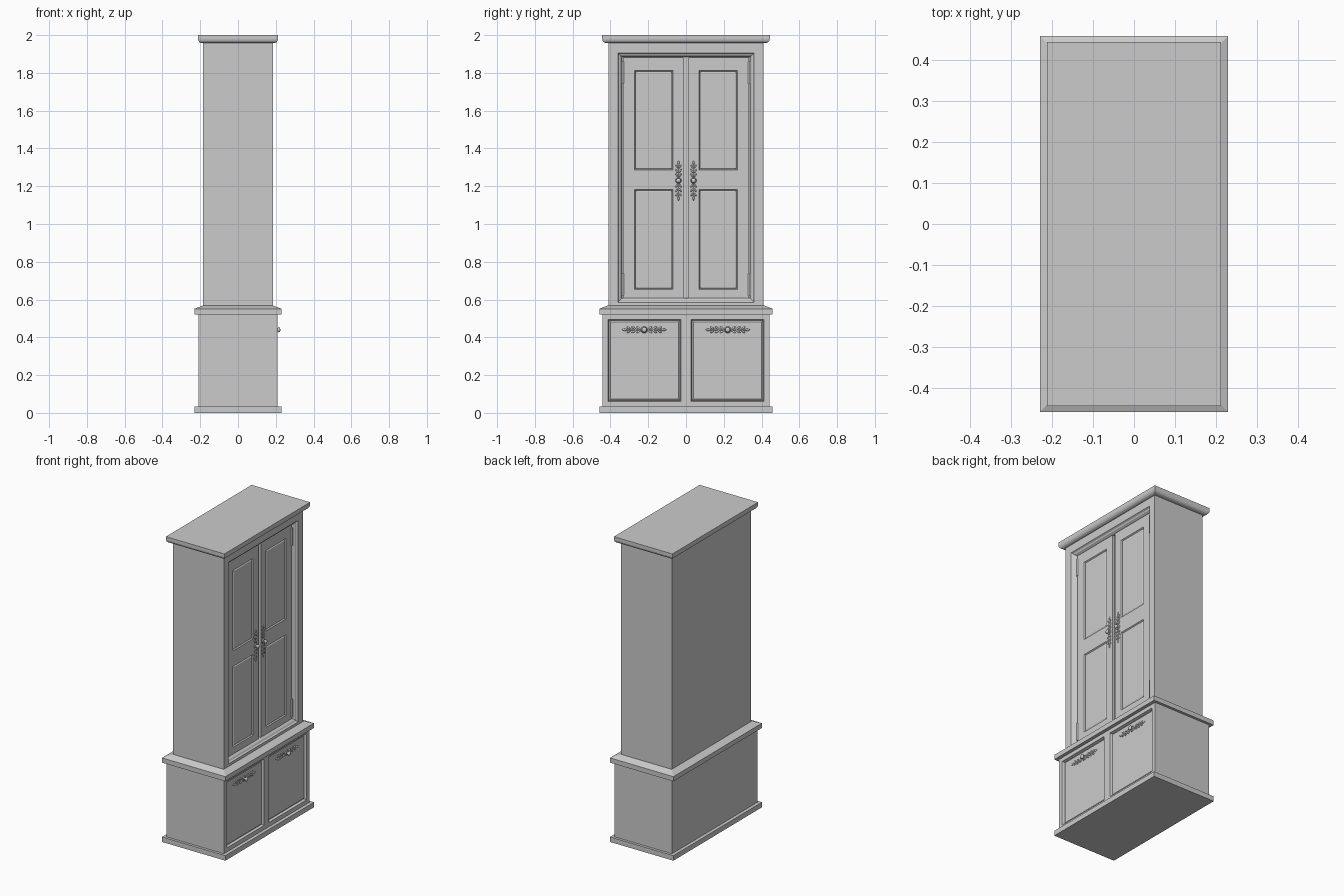
import bpy, bmesh, math
from mathutils import Matrix, Vector

if "Cube" in bpy.data.objects:
    bpy.data.objects.remove(bpy.data.objects["Cube"], do_unlink=True)

GREY = (0.6, 0.6, 0.6, 1)
paint = bpy.data.materials.new("light grey paint")
paint.use_nodes = True
paint.diffuse_color = GREY
paint.node_tree.nodes["Principled BSDF"].inputs["Base Color"].default_value = GREY


def slab_ring(z, hx, hy):
    """Horizontal rectangle centred on the z axis."""
    return [(-hx, -hy, z), (hx, -hy, z), (hx, hy, z), (-hx, hy, z)]


def wall_ring(x, rect, inset=0):
    """Upright rectangle (y0, y1, z0, z1) at depth x."""
    y0, y1, z0, z1 = rect
    y0, y1, z0, z1 = y0 + inset, y1 - inset, z0 + inset, z1 - inset
    return [(x, y0, z0), (x, y1, z0), (x, y1, z1), (x, y0, z1)]


def loft(bm, rings):
    """Skin successive rings and cap both ends."""
    loops = [[bm.verts.new(p) for p in r] for r in rings]
    for a, b in zip(loops, loops[1:]):
        for i in range(len(a)):
            j = (i + 1) % len(a)
            bm.faces.new((a[i], a[j], b[j], b[i]))
    bm.faces.new(loops[0])
    bm.faces.new(loops[-1])


def to_mesh(name, bm):
    bmesh.ops.recalc_face_normals(bm, faces=bm.faces)
    mesh = bpy.data.meshes.new(name)
    bm.to_mesh(mesh)
    bm.free()
    mesh.materials.append(paint)
    return mesh


def place(name, mesh):
    ob = bpy.data.objects.new(name, mesh)
    bpy.context.collection.objects.link(ob)
    return ob


def solid(name, rings):
    bm = bmesh.new()
    loft(bm, rings)
    return place(name, to_mesh(name, bm))


# Plinth, waist ledge and crown moulding
solid("plinth", [slab_ring(0, 0.23, 0.459), slab_ring(0.033, 0.23, 0.459)])
solid("waist_ledge", [slab_ring(0.52, 0.23, 0.459), slab_ring(0.551, 0.23, 0.459),
                      slab_ring(0.568, 0.187, 0.416)])
crown = [(1.958, 0), (1.963, 0.009), (1.97, 0.014), (1.978, 0.017), (2.0, 0.017)]
solid("crown", [slab_ring(z, 0.195 + d, 0.427 + d) for z, d in crown])

# Upper case with a moulded, recessed opening
case = (-0.41, 0.41, 0.56, 1.965)
opening = (-0.36, 0.36, 0.585, 1.905)
solid("upper_case", [wall_ring(-0.184, case), wall_ring(0.184, case),
                     wall_ring(0.184, opening), wall_ring(0.174, opening, 0.006),
                     wall_ring(0.17, opening, 0.014), wall_ring(0.158, opening, 0.022),
                     wall_ring(0.138, opening, 0.022)])

# Lower case: one half with its drawer front, mirrored across y
bm = bmesh.new()
half = (0, 0.442, 0.02, 0.53)
drawer = (0.026, 0.413, 0.06, 0.495)
loft(bm, [wall_ring(-0.208, half), wall_ring(0.208, half), wall_ring(0.208, drawer),
          wall_ring(0.192, drawer, 0.005), wall_ring(0.198, drawer, 0.013)])
inner = [f for f in bm.faces if all(abs(v.co.y) < 1e-5 for v in f.verts)]
bmesh.ops.delete(bm, geom=inner, context="FACES")
bmesh.ops.mirror(bm, geom=bm.verts[:] + bm.edges[:] + bm.faces[:], axis="Y", merge_dist=0.0001)
bmesh.ops.remove_doubles(bm, verts=bm.verts, dist=0.0001)
place("lower_case", to_mesh("lower_case", bm))

# Doors: an upper and a lower cell, each with a grooved panel
for name, side in (("right_door", -1), ("left_door", 1)):
    bm = bmesh.new()
    for z0, p0, p1, z1 in ((0.608, 0.653, 1.182, 1.234), (1.234, 1.285, 1.812, 1.882)):
        edge = (0.013, 0.333, z0, z1)
        panel = (0.068, 0.272, p0, p1)
        loft(bm, [wall_ring(0.13, edge), wall_ring(0.156, edge), wall_ring(0.156, panel),
                  wall_ring(0.149, panel, 0.005), wall_ring(0.153, panel, 0.011)])
    bmesh.ops.scale(bm, vec=(1, side, 1), verts=bm.verts)
    place(name, to_mesh(name, bm))

# Hinge barrels
bm = bmesh.new()
bmesh.ops.create_cone(bm, cap_ends=True, segments=12, radius1=0.006, radius2=0.006, depth=0.115)
hinge = to_mesh("hinge", bm)
for side in (-1, 1):
    for z in (0.68, 1.802):
        place("door_hinge", hinge).location = (0.157, side * 0.334, z)


# Handle: knob on a leafy back plate, long axis along y, facing +x
def blob(bm, at, size, turn=0):
    m = (Matrix.Translation(at) @ Matrix.Rotation(turn, 4, "X")
         @ Matrix.Diagonal((*size, 1)))
    bmesh.ops.create_uvsphere(bm, u_segments=10, v_segments=6, radius=1, matrix=m)


def disc(bm, x0, x1, r0, r1):
    rings = []
    for x, r in ((x0, r0), (x1, r1)):
        rings.append([(x, r * math.cos(a * math.tau / 16), r * math.sin(a * math.tau / 16))
                      for a in range(16)])
    loft(bm, rings)


bm = bmesh.new()
disc(bm, -0.002, 0.005, 0.019, 0.015)
disc(bm, 0.004, 0.017, 0.008, 0.006)
blob(bm, Vector((0.018, 0, 0)), (0.009, 0.014, 0.014))
for s in (-1, 1):
    blob(bm, Vector((0, s * 0.06, 0)), (0.003, 0.05, 0.004))
    blob(bm, Vector((0, s * 0.104, 0)), (0.005, 0.013, 0.006))
    for u, length in ((0.03, 0.014), (0.055, 0.015), (0.082, 0.012)):
        for t in (-1, 1):
            blob(bm, Vector((0, s * u, t * 0.009)), (0.005, length, 0.005), s * t * 0.6)
for f in bm.faces:
    f.smooth = len(f.verts) < 5
handle = to_mesh("handle", bm)

for side in (-1, 1):
    place("drawer_handle", handle).location = (0.198, side * 0.221, 0.44)
    door_handle = place("door_handle", handle)
    door_handle.location = (0.156, side * 0.04, 1.23)
    door_handle.rotation_euler.x = math.pi / 2
    door_handle.scale = (0.95, 0.9, 0.9)
